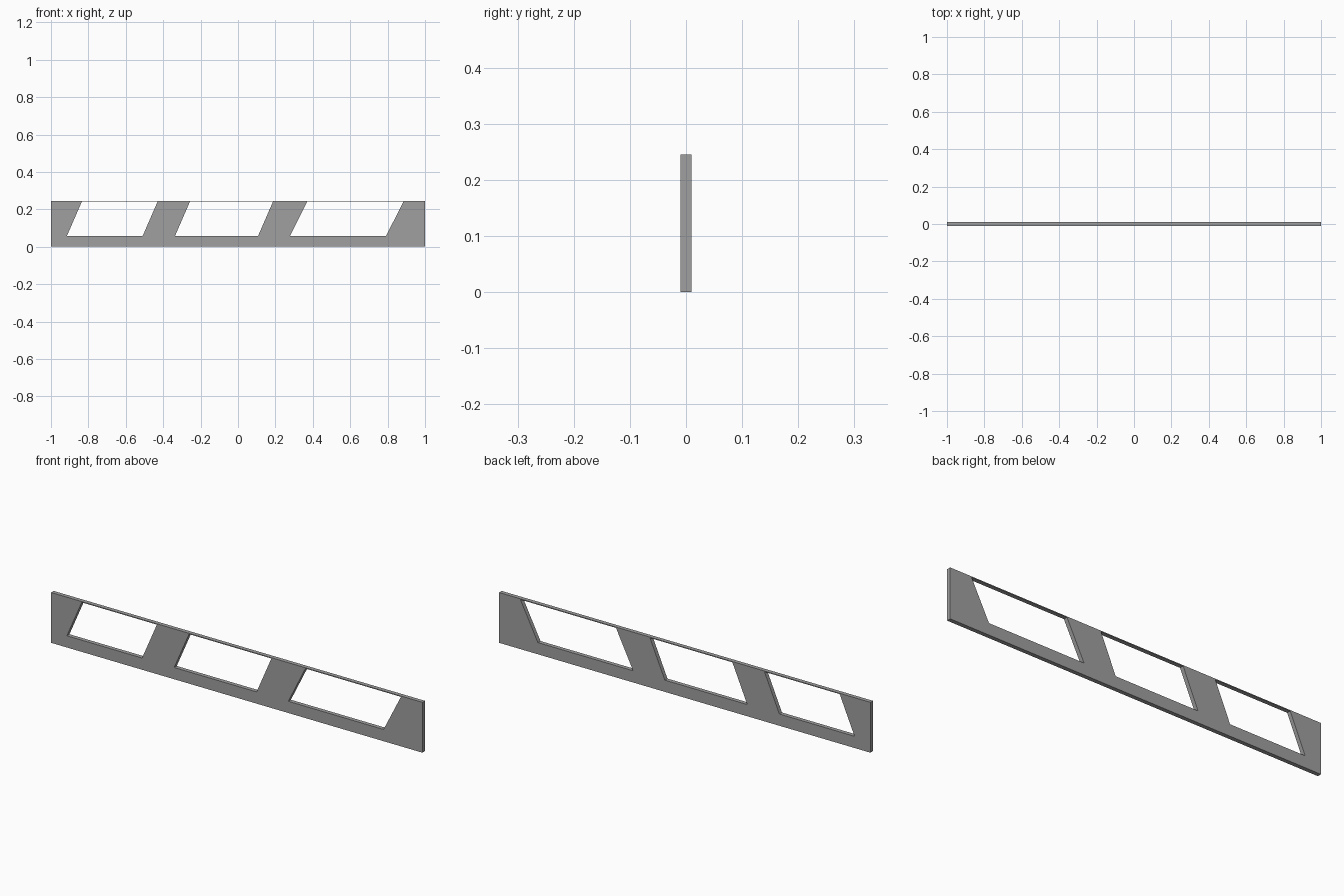
import bpy
from math import radians

cube = bpy.data.objects.get("Cube")
if cube:
    bpy.data.objects.remove(cube, do_unlink=True)

LENGTH, HEIGHT, DEPTH = 2.0, 0.245, 0.02
SILL, HEAD = 0.057, 0.241  # bottom and top of the openings

# Slanted openings: bottom left, bottom right, top right, top left
openings = [
    (-0.915, -0.51, -0.43, -0.835),
    (-0.337, 0.107, 0.187, -0.257),
    (0.278, 0.791, 0.885, 0.37),
]

grey = bpy.data.materials.new("mid grey")
grey.use_nodes = True
colour = (0.35, 0.35, 0.35, 1)
grey.diffuse_color = colour
grey.node_tree.nodes["Principled BSDF"].inputs["Base Color"].default_value = colour

# Flat profile: outer border plus the openings as holes
profile = bpy.data.curves.new("slotted_panel", "CURVE")
profile.dimensions = "2D"
profile.fill_mode = "BOTH"
profile.extrude = DEPTH / 2


def add_outline(points):
    spline = profile.splines.new("POLY")
    spline.points.add(len(points) - 1)
    for point, (x, z) in zip(spline.points, points):
        point.co = (x, z, 0, 1)
    spline.use_cyclic_u = True


half = LENGTH / 2
add_outline([(-half, 0), (half, 0), (half, HEIGHT), (-half, HEIGHT)])
for a, b, c, d in openings:
    add_outline([(a, SILL), (b, SILL), (c, HEAD), (d, HEAD)])

# Stand the panel upright and turn it into a mesh
panel = bpy.data.objects.new("slotted_panel", profile)
bpy.context.collection.objects.link(panel)
panel.rotation_euler.x = radians(90)
bpy.ops.object.select_all(action="DESELECT")
panel.select_set(True)
bpy.context.view_layer.objects.active = panel
bpy.ops.object.convert(target="MESH")
panel = bpy.context.object
panel.data.materials.clear()
panel.data.materials.append(grey)
bpy.ops.object.shade_flat()
